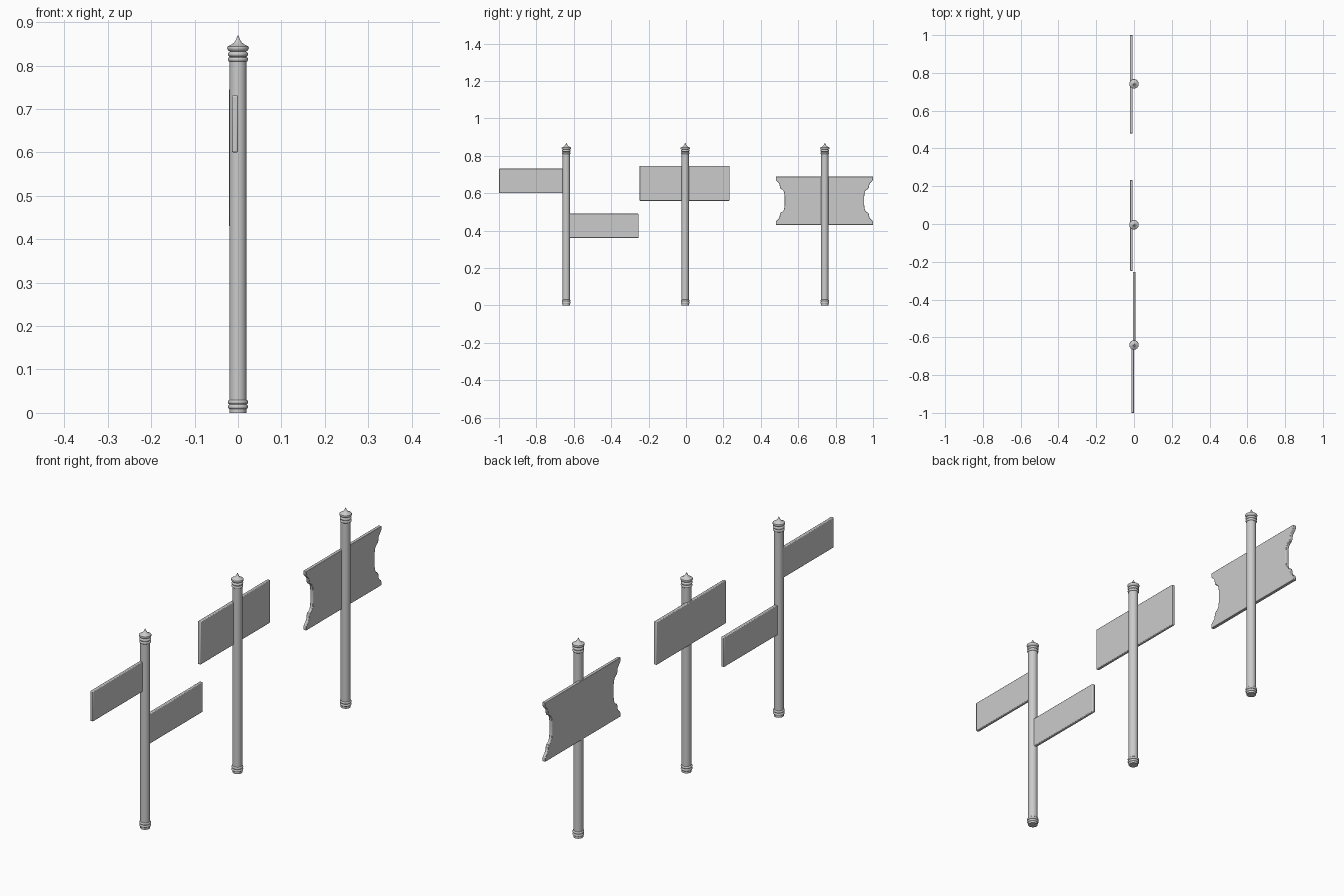
import bpy, bmesh, math

if "Cube" in bpy.data.objects:
    bpy.data.objects.remove(bpy.data.objects["Cube"])


def finish(name, bm):
    bmesh.ops.recalc_face_normals(bm, faces=bm.faces)
    me = bpy.data.meshes.new(name)
    bm.to_mesh(me)
    bm.free()
    ob = bpy.data.objects.new(name, me)
    bpy.context.collection.objects.link(ob)
    bpy.ops.object.select_all(action='DESELECT')
    ob.select_set(True)
    bpy.context.view_layer.objects.active = ob
    return ob


def lathe(name, profile, y, sides=32):
    bm = bmesh.new()
    rings = []
    for r, z in profile:
        rings.append([bm.verts.new((r * math.cos(2 * math.pi * i / sides),
                                    y + r * math.sin(2 * math.pi * i / sides), z))
                      for i in range(sides)])
    for a, b in zip(rings, rings[1:]):
        for i in range(sides):
            j = (i + 1) % sides
            bm.faces.new((a[i], a[j], b[j], b[i]))
    bm.faces.new(rings[0])
    bm.faces.new(rings[-1])
    ob = finish(name, bm)
    bpy.ops.object.shade_smooth_by_angle(angle=math.radians(40))
    return ob


def board(name, outline, x0, x1, bevel=0.003):
    bm = bmesh.new()
    face = bm.faces.new([bm.verts.new((x0, y, z)) for y, z in outline])
    ext = bmesh.ops.extrude_face_region(bm, geom=[face])
    verts = [g for g in ext['geom'] if isinstance(g, bmesh.types.BMVert)]
    bmesh.ops.translate(bm, vec=(x1 - x0, 0, 0), verts=verts)
    ob = finish(name, bm)
    mod = ob.modifiers.new("soft_edges", 'BEVEL')
    mod.width = bevel
    mod.segments = 2
    mod.angle_limit = math.radians(50)
    bpy.ops.object.shade_smooth_by_angle(angle=math.radians(35))
    return ob


def rect(y0, y1, z0, z1):
    return [(y0, z0), (y1, z0), (y1, z1), (y0, z1)]


R = 0.0195


def bead(z, h=0.005, out=0.0037):
    # rounded ring moulding around the shaft
    return [(R + out * math.sin(math.pi * k / 6), z - h * math.cos(math.pi * k / 6))
            for k in range(7)]


# Turned post: base beads, shaft, neck beads, pointed finial
post = ([(R, 0.0)] + bead(0.014) + bead(0.025) + bead(0.814) + bead(0.826)
        + [(0.0185, 0.832), (0.022, 0.834), (0.0245, 0.838), (0.025, 0.841),
           (0.024, 0.844), (0.020, 0.846), (0.014, 0.849), (0.009, 0.853),
           (0.005, 0.859), (0.002, 0.866), (0.0004, 0.869)])
for label, y in (("arms", -0.64), ("panel", -0.004), ("scalloped", 0.742)):
    lathe("post_" + label, post, y)

# Pair of direction arms on the first post
board("arm_upper", rect(-1.0, -0.64, 0.60, 0.731), -0.014, 0.0)
board("arm_lower", rect(-0.64, -0.253, 0.36, 0.49), -0.006, 0.008)

# Plain panel on the middle post
board("plain_panel", rect(-0.248, 0.233, 0.559, 0.746), -0.021, -0.007)

# Scalloped panel: quarter edge (half width, height above centre), mirrored both ways
quarter = [(0.213, 0.0), (0.213, 0.026), (0.215, 0.042), (0.219, 0.053),
           (0.226, 0.060), (0.234, 0.064), (0.238, 0.072), (0.239, 0.082),
           (0.242, 0.092), (0.249, 0.100), (0.257, 0.107), (0.260, 0.115),
           (0.260, 0.129)]
cy, cz = 0.740, 0.559
right = [(y, -z) for y, z in reversed(quarter[1:])] + quarter
left = [(-y, -z) for y, z in right]
board("scalloped_panel", [(cy + y, cz + z) for y, z in right + left],
      -0.021, -0.007, 0.002)
